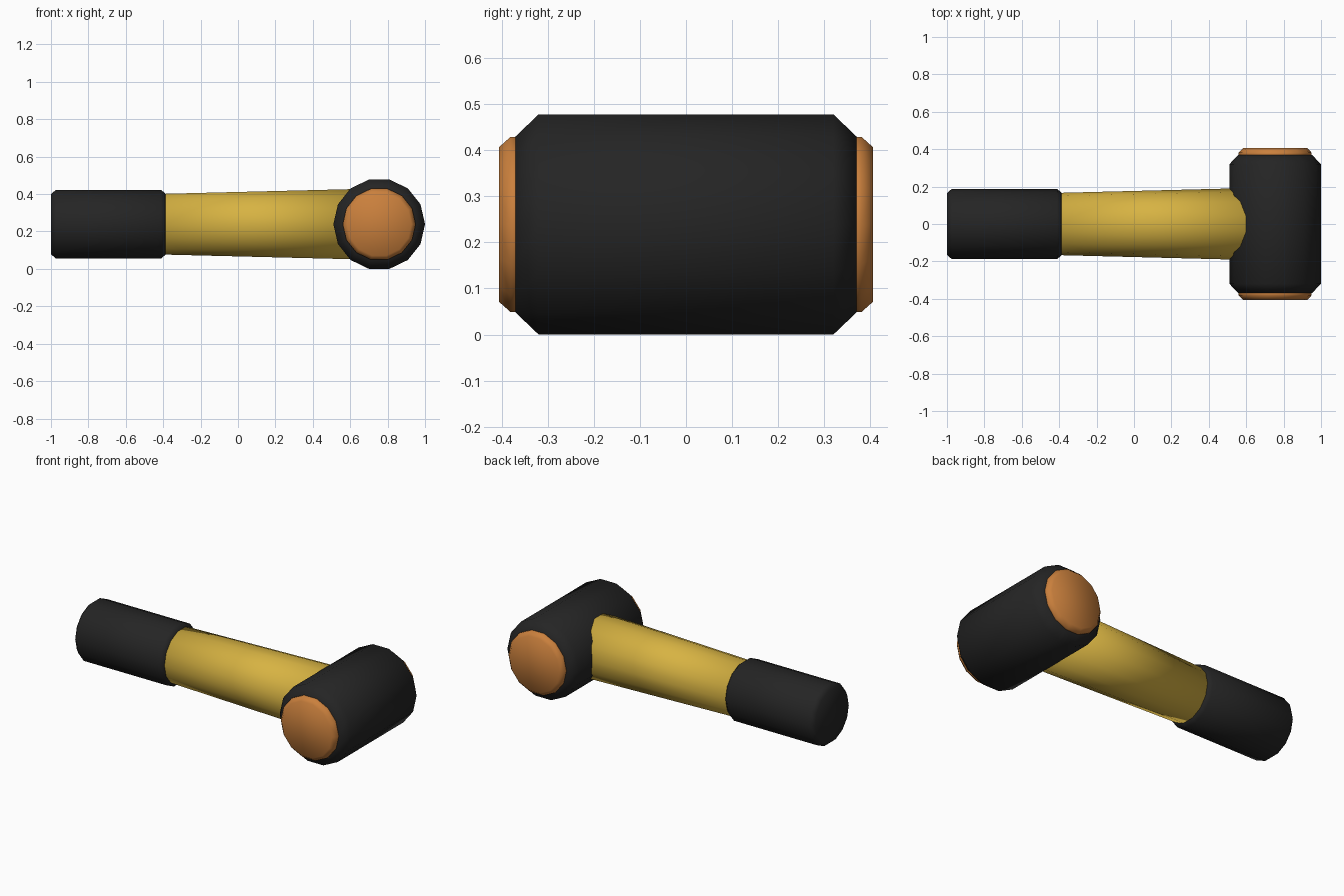
import bpy
import bmesh
from math import cos, sin, tau

cube = bpy.data.objects.get("Cube")
if cube:
    bpy.data.objects.remove(cube, do_unlink=True)

SIDES = 14
AXIS_Z = 0.239
HEAD_X = 0.755


def material(name, rgb):
    mat = bpy.data.materials.new(name)
    mat.use_nodes = True
    colour = (*rgb, 1)
    mat.diffuse_color = colour
    bsdf = mat.node_tree.nodes["Principled BSDF"]
    bsdf.inputs["Base Color"].default_value = colour
    bsdf.inputs["Roughness"].default_value = 0.8
    return mat


def turned(name, profile, along, mat, centre_x=0.0):
    """Solid of revolution from (position, radius) pairs along x or y."""
    bm = bmesh.new()
    rings = []
    for pos, radius in profile:
        ring = []
        for i in range(SIDES):
            a = tau * i / SIDES
            side, up = radius * cos(a), AXIS_Z + radius * sin(a)
            co = (pos, side, up) if along == "x" else (centre_x + side, pos, up)
            ring.append(bm.verts.new(co))
        rings.append(ring)
    for low, high in zip(rings, rings[1:]):
        for i in range(SIDES):
            j = (i + 1) % SIDES
            bm.faces.new((low[i], low[j], high[j], high[i]))
    bm.faces.new(rings[0])
    bm.faces.new(rings[-1])
    bmesh.ops.recalc_face_normals(bm, faces=bm.faces)
    for face in bm.faces:
        face.smooth = True
    mesh = bpy.data.meshes.new(name)
    bm.to_mesh(mesh)
    bm.free()
    mesh.materials.append(mat)
    obj = bpy.data.objects.new(name, mesh)
    bpy.context.collection.objects.link(obj)
    return obj


black = material("black rubber", (0.018, 0.018, 0.018))
yellow = material("yellow handle", (0.68, 0.45, 0.055))
orange = material("copper orange", (0.59, 0.215, 0.046))

# Handle: tapered shaft running into the head, with a chamfered grip
turned("handle", [(-0.42, 0.166), (0.72, 0.195)], "x", yellow)
turned("grip", [(-1.0, 0.165), (-0.975, 0.187), (-0.41, 0.187), (-0.385, 0.165)],
       "x", black)

# Head: chamfered barrel across the end of the handle
turned("head", [(-0.37, 0.196), (-0.32, 0.245), (0.32, 0.245), (0.37, 0.196)],
       "y", black, HEAD_X)

# Striking faces on both ends of the head
for name, s in (("front_striking_face", -1), ("back_striking_face", 1)):
    turned(name, [(s * 0.36, 0.195), (s * 0.381, 0.195), (s * 0.406, 0.172)],
           "y", orange, HEAD_X)
